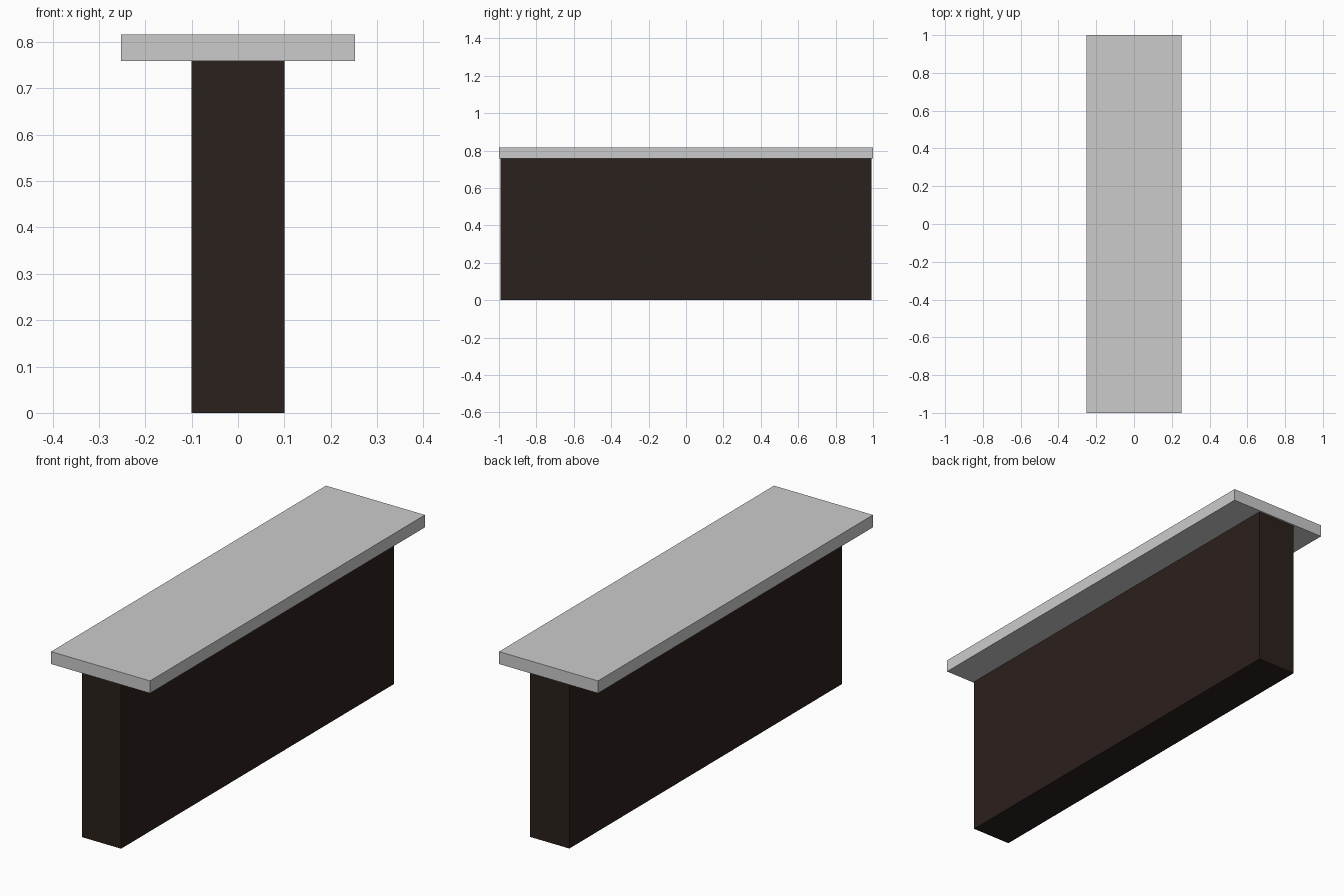
import bpy

if "Cube" in bpy.data.objects:
    bpy.data.objects.remove(bpy.data.objects["Cube"])


def box(name, x, y, z):
    """Add a flat-faced box spanning the given (min, max) ranges."""
    ranges = (x, y, z)
    bpy.ops.mesh.primitive_cube_add(size=1, location=[(a + b) / 2 for a, b in ranges])
    obj = bpy.context.object
    obj.name = name
    obj.scale = [b - a for a, b in ranges]
    bpy.ops.object.transform_apply(location=False, rotation=False, scale=True)
    return obj


# Dark wall-like base
base = box("base_wall", (-0.1, 0.1), (-0.993, 0.991), (0, 0.759))
dark = bpy.data.materials.new("dark_brown")
dark.diffuse_color = (0.024, 0.015, 0.012, 1)
dark.use_nodes = True
dark.node_tree.nodes["Principled BSDF"].inputs["Base Color"].default_value = dark.diffuse_color
base.data.materials.append(dark)

# Overhanging grey counter slab
box("counter_top", (-0.252, 0.252), (-1, 1), (0.759, 0.816))
